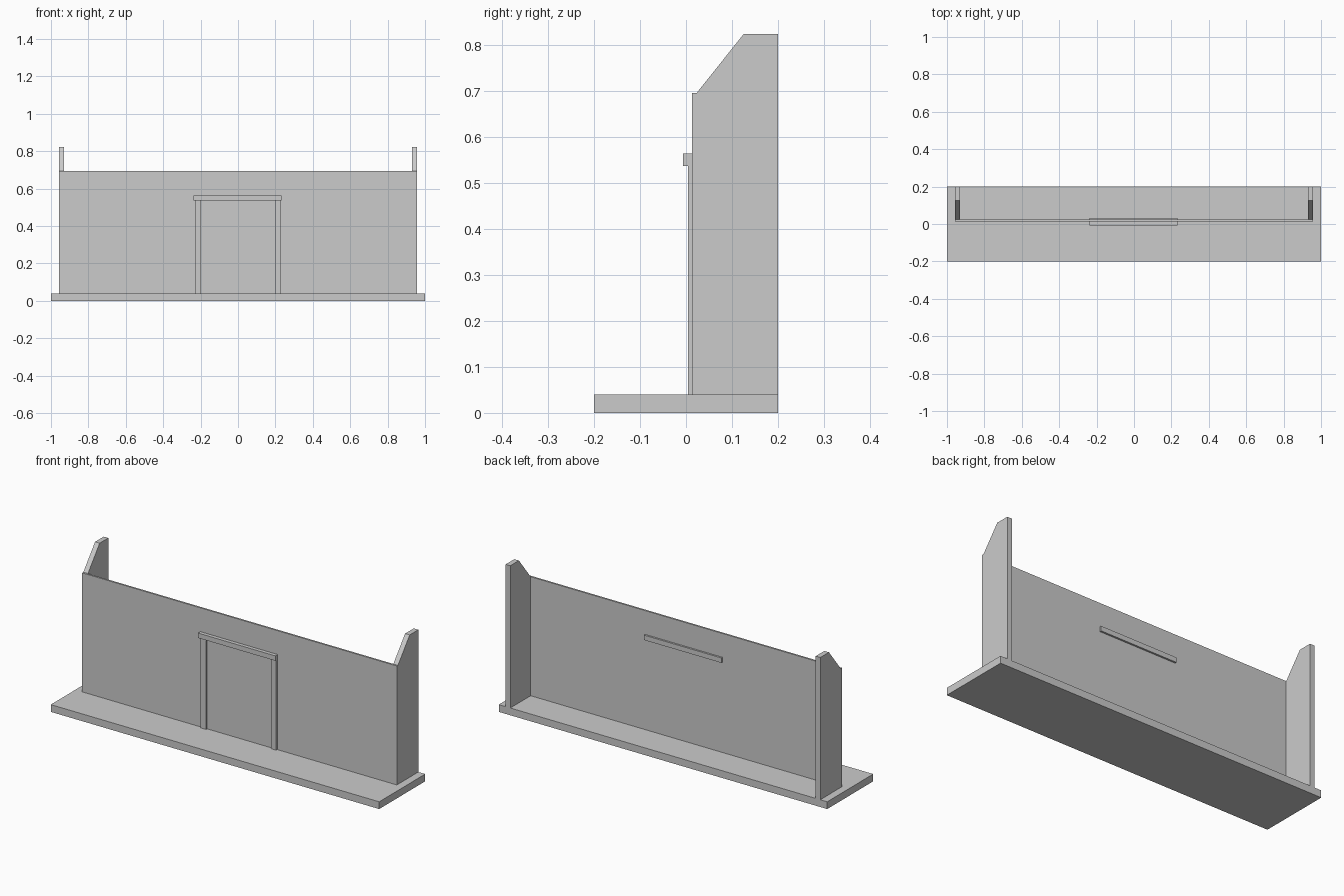
import bpy, bmesh

if "Cube" in bpy.data.objects:
    bpy.data.objects.remove(bpy.data.objects["Cube"])


def box(name, x, y, z):
    """Box from (min, max) ranges."""
    bpy.ops.mesh.primitive_cube_add(size=1)
    o = bpy.context.object
    o.name = name
    o.location = [(r[0] + r[1]) / 2 for r in (x, y, z)]
    o.scale = [r[1] - r[0] for r in (x, y, z)]
    bpy.ops.object.transform_apply(location=True, rotation=False, scale=True)
    return o


def side_panel(name, profile, x0, x1):
    """Extrude a (y, z) profile along x."""
    bm = bmesh.new()
    face = bm.faces.new([bm.verts.new((x0, y, z)) for y, z in profile])
    ext = bmesh.ops.extrude_face_region(bm, geom=[face])
    verts = [g for g in ext["geom"] if isinstance(g, bmesh.types.BMVert)]
    bmesh.ops.translate(bm, verts=verts, vec=(x1 - x0, 0, 0))
    bmesh.ops.recalc_face_normals(bm, faces=bm.faces)
    mesh = bpy.data.meshes.new(name)
    bm.to_mesh(mesh)
    bm.free()
    o = bpy.data.objects.new(name, mesh)
    bpy.context.collection.objects.link(o)
    return o


FLOOR = 0.04
WALL_TOP = 0.695

# Ground slab and front wall
box("base_slab", (-1, 1), (-0.2, 0.2), (0, FLOOR))
box("front_wall", (-0.958, 0.958), (0.013, 0.023), (FLOOR, WALL_TOP))

# Side walls with sloped upper front corner
profile = [(0.023, FLOOR), (0.2, FLOOR), (0.2, 0.823), (0.125, 0.823), (0.023, WALL_TOP)]
side_panel("side_wall_left", profile, -0.958, -0.930)
side_panel("side_wall_right", profile, 0.930, 0.958)

# Door frame: lintel pokes through the wall, jambs sit on its face
box("door_lintel", (-0.238, 0.232), (-0.007, 0.033), (0.537, 0.564))
box("door_jamb_left", (-0.230, -0.197), (0.004, 0.013), (FLOOR, 0.537))
box("door_jamb_right", (0.198, 0.230), (0.004, 0.013), (FLOOR, 0.537))
